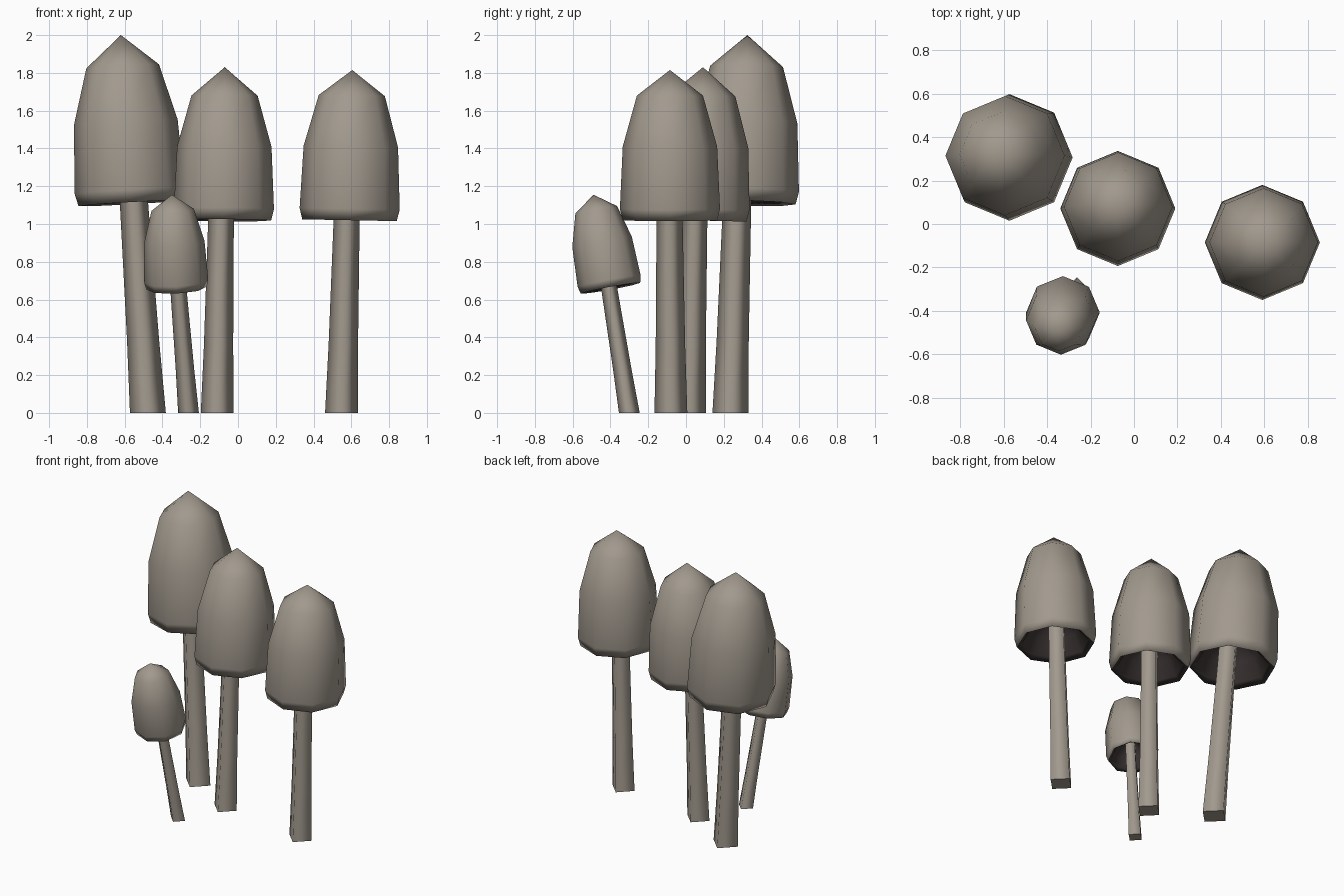
import bpy
import bmesh
import math
from mathutils import Vector

default = bpy.data.objects.get("Cube")
if default:
    bpy.data.objects.remove(default, do_unlink=True)


def make_material(name, colour):
    mat = bpy.data.materials.new(name)
    mat.use_nodes = True
    mat.diffuse_color = (*colour, 1)
    mat.node_tree.nodes["Principled BSDF"].inputs["Base Color"].default_value = (*colour, 1)
    return mat


FLESH = make_material("grey brown flesh", (0.36, 0.32, 0.27))
GILLS = make_material("dark gills", (0.05, 0.038, 0.038))

# Cap profile (radius, height): shoulder down to the rolled lip, then gills
CAP_OUTER = [(0.175, 0.66), (0.25, 0.39), (0.265, 0.06), (0.25, 0.0)]
CAP_INNER = [(0.215, 0.025), (0.16, 0.13), (0.05, 0.2)]


def add_ring(bm, centre, radius, sides, turn=None):
    ring = []
    for i in range(sides):
        a = math.tau * i / sides
        p = Vector((radius * math.cos(a), radius * math.sin(a), 0))
        if turn:
            p.rotate(turn)
        ring.append(bm.verts.new(p + centre))
    return ring


def bridge(bm, low, high, index=0):
    n = len(low)
    for i in range(n):
        j = (i + 1) % n
        face = bm.faces.new((low[i], low[j], high[j], high[i]))
        face.material_index = index
        face.smooth = True


def finish(bm, name):
    mesh = bpy.data.meshes.new(name)
    bm.to_mesh(mesh)
    bm.free()
    mesh.materials.append(FLESH)
    mesh.materials.append(GILLS)
    obj = bpy.data.objects.new(name, mesh)
    bpy.context.collection.objects.link(obj)
    return obj


def make_cap(name, base, apex, scale):
    base, apex = Vector(base), Vector(apex)
    axis = (apex - base).normalized()
    turn = Vector((0, 0, 1)).rotation_difference(axis)
    bm = bmesh.new()
    rings = [add_ring(bm, base + axis * h * scale, r * scale, 8, turn)
             for r, h in CAP_OUTER + CAP_INNER]
    # Pointed tip
    tip = bm.verts.new(apex)
    for i in range(8):
        bm.faces.new((rings[0][i], rings[0][(i + 1) % 8], tip)).smooth = True
    # Outer wall, lip and dark gills
    for k in range(len(rings) - 1):
        bridge(bm, rings[k + 1], rings[k], int(k >= len(CAP_OUTER) - 1))
    inner = bm.faces.new(list(reversed(rings[-1])))
    inner.material_index = 1
    for edge in bm.edges:
        if edge.is_manifold and edge.calc_face_angle() > math.radians(65):
            edge.smooth = False
    finish(bm, name)


def make_stem(name, foot, neck, foot_radius, neck_radius, depth):
    foot, neck = Vector(foot), Vector(neck)
    top = neck + (neck - foot).normalized() * depth
    bm = bmesh.new()
    # Four-sided stem, slightly flared at the foot
    flare = neck_radius + (foot_radius - neck_radius) * 0.5
    rings = [add_ring(bm, foot, foot_radius, 4),
             add_ring(bm, foot.lerp(neck, 0.35), flare, 4),
             add_ring(bm, neck, neck_radius, 4),
             add_ring(bm, top, neck_radius, 4)]
    for low, high in zip(rings, rings[1:]):
        bridge(bm, low, high)
    for end in (list(reversed(rings[0])), rings[-1]):
        face = bm.faces.new(end)
        for edge in face.edges:
            edge.smooth = False
    finish(bm, name)


# name, cap base, cap apex, cap scale, stem foot, stem neck, foot and neck radius
MUSHROOMS = [
    ("tall", (-0.57, 0.305, 1.11), (-0.62, 0.325, 2.0), 1.1,
     (-0.477, 0.235, 0), (-0.55, 0.27, 1.1), 0.095, 0.075),
    ("middle", (-0.075, 0.07, 1.02), (-0.07, 0.09, 1.83), 1.0,
     (-0.11, 0.018, 0), (-0.09, 0.045, 1.02), 0.087, 0.068),
    ("right", (0.59, -0.085, 1.02), (0.605, -0.085, 1.815), 1.0,
     (0.548, -0.08, 0), (0.575, -0.087, 1.02), 0.087, 0.069),
    ("small", (-0.325, -0.4, 0.66), (-0.35, -0.49, 1.155), 0.64,
     (-0.262, -0.3, 0), (-0.315, -0.405, 0.65), 0.055, 0.043),
]

for label, base, apex, scale, foot, neck, foot_r, neck_r in MUSHROOMS:
    make_cap(label + "_mushroom_cap", base, apex, scale)
    make_stem(label + "_mushroom_stem", foot, neck, foot_r, neck_r, 0.21 * scale)
